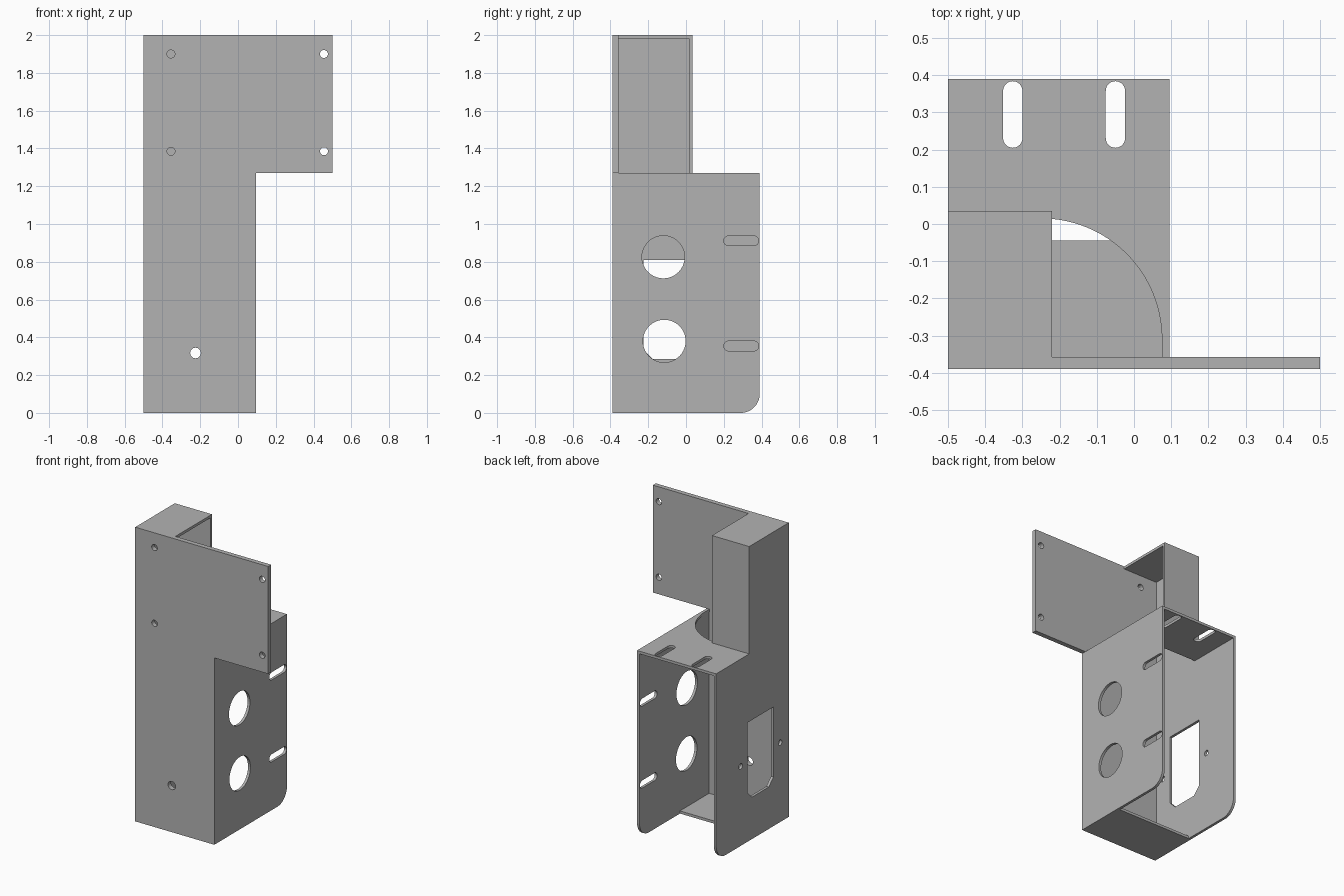
import bpy, bmesh
from math import cos, sin, pi
from mathutils import Matrix

cube = bpy.data.objects.get("Cube")
if cube:
    bpy.data.objects.remove(cube, do_unlink=True)

grey = bpy.data.materials.new("plain grey")
grey.use_nodes = True
colour = (0.45, 0.45, 0.45, 1)
grey.diffuse_color = colour
grey.node_tree.nodes["Principled BSDF"].inputs["Base Color"].default_value = colour

# Main dimensions
T = 0.018                       # sheet thickness
LEFT, RIGHT = 0.095, -0.5       # outer side faces
FRONT, BACK = -0.39, 0.39
INNER = -0.358                  # rear face of the thick front plate
BOX_TOP, TOP = 1.27, 2.0
TOWER_LEFT, TOWER_BACK = -0.22, 0.035

# Columns give the world direction of outline u, outline v and thickness
FACING_FRONT = Matrix(((1, 0, 0), (0, 0, -1), (0, 1, 0))).to_4x4()
FACING_SIDE = Matrix(((0, 0, 1), (1, 0, 0), (0, 1, 0))).to_4x4()
FACING_UP = Matrix.Identity(4)


def arc(cx, cy, r, start, end, steps=16):
    return [(cx + r * cos(start + (end - start) * i / steps),
             cy + r * sin(start + (end - start) * i / steps)) for i in range(steps + 1)]


def circle(cx, cy, r):
    return arc(cx, cy, r, 0, 2 * pi, 40)[:-1]


def rect(u0, v0, u1, v1):
    return [(u0, v0), (u1, v0), (u1, v1), (u0, v1)]


def slot(u0, v0, u1, v1):
    """Round-ended slot along its longer side."""
    r = min(u1 - u0, v1 - v0) / 2
    if u1 - u0 > v1 - v0:
        return arc(u1 - r, v0 + r, r, -pi / 2, pi / 2) + arc(u0 + r, v0 + r, r, pi / 2, 1.5 * pi)
    return arc(u0 + r, v1 - r, r, 0, pi) + arc(u0 + r, v0 + r, r, pi, 2 * pi)


def panel(name, facing, w0, w1, outline, holes=()):
    """Flat sheet between w0 and w1 along its normal, with cut holes."""
    curve = bpy.data.curves.new(name, 'CURVE')
    curve.dimensions = '2D'
    curve.fill_mode = 'BOTH'
    curve.extrude = (w1 - w0) / 2
    for loop in [outline, *holes]:
        spline = curve.splines.new('POLY')
        spline.points.add(len(loop) - 1)
        for point, (u, v) in zip(spline.points, loop):
            point.co = (u, v, 0, 1)
        spline.use_cyclic_u = True
    temp = bpy.data.objects.new(name + " outline", curve)
    bpy.context.collection.objects.link(temp)
    graph = bpy.context.evaluated_depsgraph_get()
    mesh = bpy.data.meshes.new_from_object(temp.evaluated_get(graph))
    bpy.data.objects.remove(temp, do_unlink=True)
    mesh.transform(facing @ Matrix.Translation((0, 0, (w0 + w1) / 2)))
    bm = bmesh.new()
    bm.from_mesh(mesh)
    bmesh.ops.remove_doubles(bm, verts=bm.verts, dist=0.0001)
    bmesh.ops.recalc_face_normals(bm, faces=bm.faces)
    for face in bm.faces:
        face.smooth = False
        face.material_index = 0
    bm.to_mesh(mesh)
    bm.free()
    mesh.name = name
    mesh.materials.clear()
    mesh.materials.append(grey)
    obj = bpy.data.objects.new(name, mesh)
    bpy.context.collection.objects.link(obj)
    return obj


# Thick front plate with its wing and screw holes
screws = [circle(x, z, 0.021) for x in (-0.355, 0.455) for z in (1.385, 1.9)]
panel("front_plate", FACING_FRONT, -INNER, -FRONT,
      [(RIGHT, 0), (LEFT, 0), (LEFT, BOX_TOP), (-RIGHT, BOX_TOP), (-RIGHT, TOP), (RIGHT, TOP)],
      screws + [circle(-0.225, 0.317, 0.028)])

# Left wall with round openings and adjustment slots
lower_corner = [(INNER, 0)] + arc(BACK - 0.1, 0.1, 0.1, -pi / 2, 0)
panel("left_wall", FACING_SIDE, LEFT - T, LEFT,
      lower_corner + [(BACK, BOX_TOP - T), (INNER, BOX_TOP - T)],
      [circle(-0.12, 0.825, 0.113), circle(-0.115, 0.38, 0.113),
       slot(0.2, 0.885, 0.385, 0.937), slot(0.2, 0.328, 0.385, 0.38)])

# Right wall rises into the tower; socket opening has clipped lower corners
socket = [(-0.225, 0.335), (-0.175, 0.285), (0.005, 0.285), (0.055, 0.335),
          (0.055, 0.81), (-0.225, 0.81)]
panel("right_wall", FACING_SIDE, RIGHT, RIGHT + T,
      lower_corner + [(BACK, BOX_TOP), (TOWER_BACK, BOX_TOP), (TOWER_BACK, TOP), (INNER, TOP)],
      [socket, circle(-0.297, 0.54, 0.019), circle(0.127, 0.54, 0.019)])

# Box top with a rounded cable opening and two slots
panel("box_top", FACING_UP, BOX_TOP - T, BOX_TOP,
      [(RIGHT + T, BACK), (LEFT, BACK), (LEFT, INNER), (0.075, INNER)]
      + arc(-0.25, -0.31, 0.325, 0, pi / 2, 32) + [(RIGHT + T, 0.015)],
      [slot(x, 0.205, x + 0.052, 0.384) for x in (-0.352, -0.076)])

# Short box floor
panel("box_floor", FACING_UP, 0, T, rect(RIGHT + T, INNER, LEFT - T, -0.045))

# Tower, open towards the wing
panel("tower_back", FACING_FRONT, -TOWER_BACK, T - TOWER_BACK,
      rect(RIGHT + T, BOX_TOP, TOWER_LEFT, TOP))
panel("tower_top", FACING_UP, TOP - T, TOP,
      rect(RIGHT + T, INNER, TOWER_LEFT, TOWER_BACK - T))
